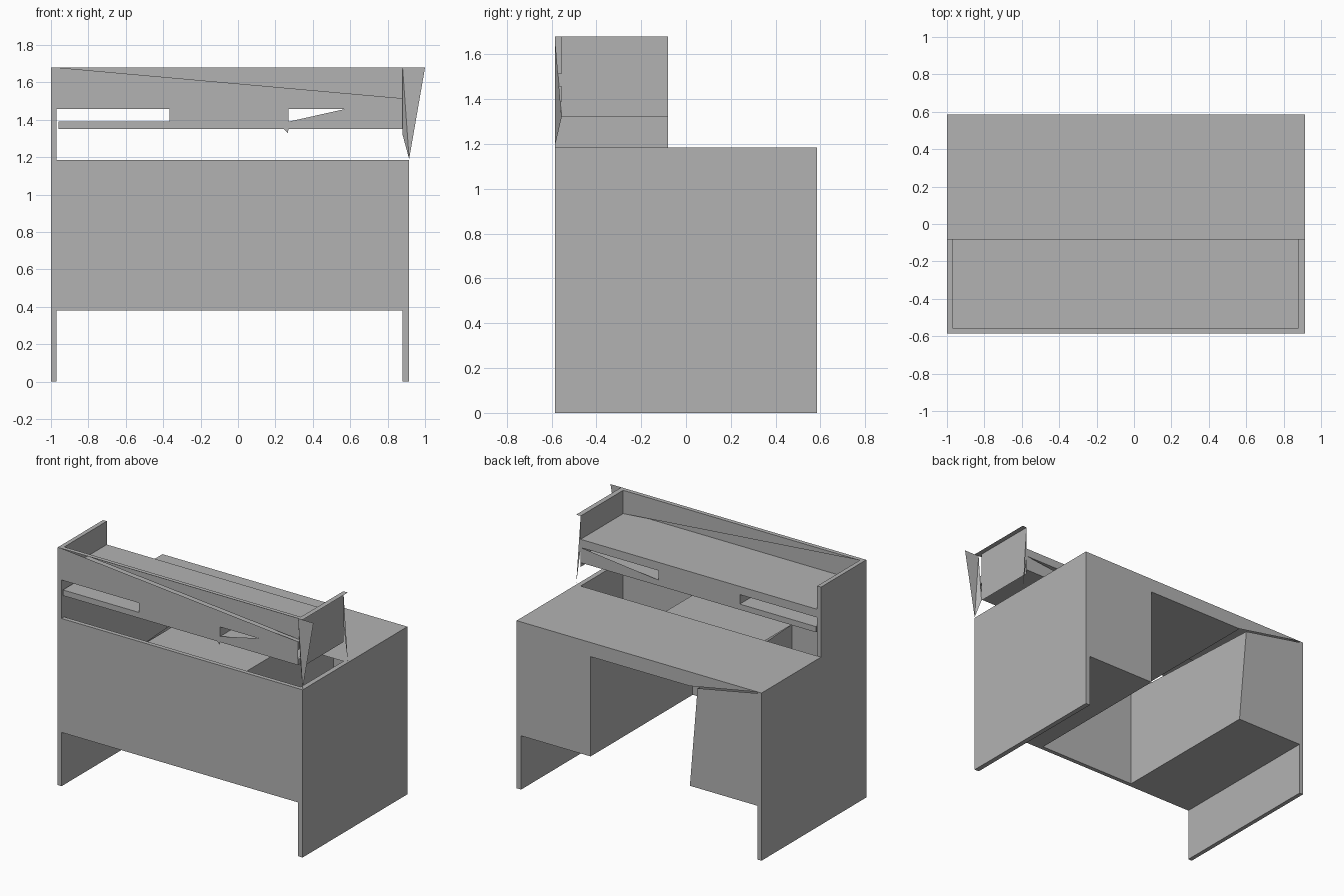
import bpy, bmesh
from mathutils import Vector

cube = bpy.data.objects.get("Cube")
if cube:
    bpy.data.objects.remove(cube, do_unlink=True)

grey = bpy.data.materials.new("plain_grey")
grey.use_nodes = True
colour = (0.45, 0.45, 0.45, 1)
grey.diffuse_color = colour
grey.node_tree.nodes["Principled BSDF"].inputs["Base Color"].default_value = colour

# Shared planes
FRONT, INNER, MID, BACK = -0.585, -0.555, -0.08, 0.585
LEFT, LEFT_IN, RIGHT_IN, RIGHT = -1.0, -0.97, 0.88, 0.915
KNEE_L, KNEE_R = -0.44, 0.336
BASE, UNDER, DESK, TOP = 0.38, 1.085, 1.185, 1.68


def finish(name, bm):
    mesh = bpy.data.meshes.new(name)
    bm.to_mesh(mesh)
    bm.free()
    mesh.materials.append(grey)
    obj = bpy.data.objects.new(name, mesh)
    bpy.context.collection.objects.link(obj)
    return obj


def box(name, x, y, z):
    bm = bmesh.new()
    bmesh.ops.create_cube(bm, size=1)
    for v in bm.verts:
        v.co = [r[0] if c < 0 else r[1] for c, r in zip(v.co, (x, y, z))]
    return finish(name, bm)


def sheets(name, polygons, facing):
    """Thin faces, all turned to the given direction."""
    bm = bmesh.new()
    for points in polygons:
        f = bm.faces.new([bm.verts.new(p) for p in points])
        f.normal_update()
        if f.normal.dot(Vector(facing)) < 0:
            f.normal_flip()
    return finish(name, bm)


def upright(y, *polygons):
    return [[(x, y, z) for x, z in p] for p in polygons]


def flat(z, x0, x1, y0, y1):
    return [(x0, y0, z), (x1, y0, z), (x1, y1, z), (x0, y1, z)]


def side(x, y0, y1, z0, z1):
    return [(x, y0, z0), (x, y1, z0), (x, y1, z1), (x, y0, z1)]


def rect(x0, x1, z0, z1):
    return [(x0, z0), (x1, z0), (x1, z1), (x0, z1)]


# Left side panel with raised front half
outline = [(FRONT, 0), (BACK, 0), (BACK, DESK), (MID, DESK), (MID, TOP), (FRONT, TOP)]
bm = bmesh.new()
face = bm.faces.new([bm.verts.new((LEFT, y, z)) for y, z in outline])
made = bmesh.ops.extrude_face_region(bm, geom=[face])["geom"]
for v in made:
    if isinstance(v, bmesh.types.BMVert):
        v.co.x = LEFT_IN
bmesh.ops.recalc_face_normals(bm, faces=bm.faces)
finish("left_side_panel", bm)

# Desk body
box("right_side_panel", (RIGHT_IN, RIGHT), (FRONT, BACK), (0, DESK))
box("front_panel", (LEFT_IN, RIGHT_IN), (FRONT, INNER), (BASE, DESK))
sheets("desktop", [flat(DESK, LEFT_IN, RIGHT_IN, MID, BACK)], (0, 0, 1))
sheets("knee_space_ceiling", [flat(UNDER, KNEE_L, KNEE_R, INNER, BACK)], (0, 0, -1))
sheets("back_apron", upright(BACK, [(LEFT_IN, DESK), (KNEE_L, UNDER), (KNEE_R, UNDER),
                                    (RIGHT_IN, UNDER), (RIGHT_IN, DESK)]), (0, 1, 0))

# Open-topped pedestals
sheets("pedestal_bottoms", [flat(BASE, LEFT_IN, KNEE_L, INNER, BACK),
                            flat(BASE, KNEE_R, RIGHT_IN, INNER, BACK)], (0, 0, -1))
sheets("right_pedestal_back", upright(BACK, rect(KNEE_R, RIGHT_IN, BASE, UNDER)), (0, 1, 0))
sheets("right_pedestal_side", [side(KNEE_R, INNER, BACK, BASE, UNDER)], (-1, 0, 0))
sheets("left_pedestal_back", upright(BACK, [(LEFT_IN, BASE), (KNEE_L, BASE),
                                            (-0.5, UNDER), (LEFT_IN, 1.175)]), (0, 1, 0))
sheets("left_pedestal_side", [[(KNEE_L, INNER, BASE), (KNEE_L, BACK, BASE),
                               (-0.5, BACK, UNDER), (KNEE_L, INNER, UNDER)]], (1, 0, 0))

# Raised shelf: two boards and a centre block leave open slots
SLOT_L, SLOT_R, LOW, FLOOR, CEIL, SHELF = -0.365, 0.27, 1.35, 1.39, 1.457, 1.515
box("lower_shelf", (-0.96, RIGHT_IN), (FRONT, MID), (LOW, FLOOR))
box("upper_shelf", (LEFT_IN, RIGHT_IN), (FRONT, MID), (CEIL, SHELF))
box("shelf_centre_block", (SLOT_L, SLOT_R), (FRONT, MID), (FLOOR, CEIL))
for name, y, tip, way in (("slot_front", FRONT, 0.57, -1), ("slot_back", MID, RIGHT_IN, 1)):
    sheets(name, upright(y, [(SLOT_R, FLOOR), (RIGHT_IN, FLOOR), (RIGHT_IN, CEIL),
                             (tip - 0.001, CEIL)]), (0, way, 0))
sheets("shelf_spur", upright(FRONT, [(0.245, LOW), (0.27, LOW), (0.266, 1.33)]), (0, -1, 0))

# Upper fascia split along its diagonal between two planes
sheets("fascia_front", upright(FRONT, [(LEFT_IN, SHELF), (RIGHT_IN, SHELF),
                                       (LEFT_IN, TOP)]), (0, -1, 0))
sheets("fascia_inner", upright(INNER, [(LEFT_IN, TOP), (RIGHT_IN, SHELF),
                                       (RIGHT_IN, TOP)]), (0, 1, 0))
sheets("fascia_top", [flat(TOP, LEFT_IN, RIGHT, FRONT, INNER)], (0, 0, 1))

# Upper right panel with its pointed corner pieces
sheets("upper_right_panel", [side(RIGHT_IN, INNER, MID, 1.32, TOP)], (-1, 0, 0))
sheets("upper_right_top", [flat(TOP, RIGHT_IN, RIGHT, INNER, MID)], (0, 0, 1))
foot = (RIGHT, FRONT, 1.19)
sheets("front_corner_points", [
    [(RIGHT_IN, FRONT, TOP), (RIGHT_IN, INNER, 1.32), foot],
    [(RIGHT_IN, FRONT, TOP), (RIGHT, FRONT, TOP), foot],
    [(RIGHT, FRONT, TOP), (1.0, FRONT, TOP), foot]], (0, -1, 0))
sheets("back_corner_point", upright(MID, [(RIGHT_IN, TOP), (RIGHT_IN, 1.45),
                                          (RIGHT, 1.19)]), (0, 1, 0))
